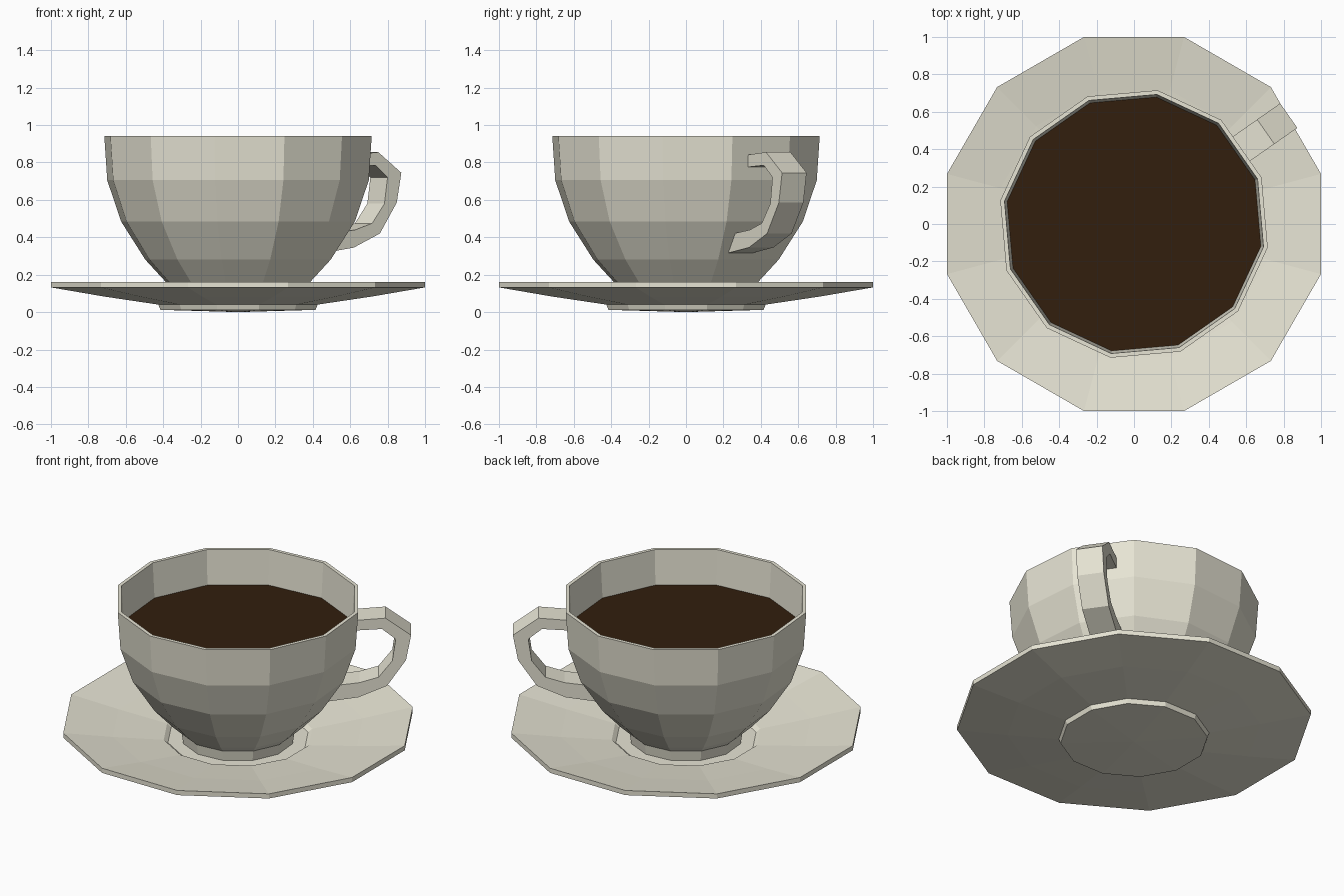
import bpy, bmesh
from math import cos, sin, radians

if "Cube" in bpy.data.objects:
    bpy.data.objects.remove(bpy.data.objects["Cube"])

SIDES = 12


def material(name, color):
    m = bpy.data.materials.new(name)
    m.diffuse_color = (*color, 1)
    m.use_nodes = True
    m.node_tree.nodes["Principled BSDF"].inputs["Base Color"].default_value = m.diffuse_color
    return m


def finish(name, bm, mat):
    bmesh.ops.recalc_face_normals(bm, faces=bm.faces)
    me = bpy.data.meshes.new(name)
    bm.to_mesh(me)
    bm.free()
    me.materials.append(mat)
    ob = bpy.data.objects.new(name, me)
    bpy.context.collection.objects.link(ob)
    return ob


def lathe(name, profile, start, mat):
    """Revolve (radius, z) points in 12 flat steps; radius 0 makes a pole."""
    bm = bmesh.new()
    rings = []
    for r, z in profile:
        count = SIDES if r > 0 else 1
        angles = [radians(start + i * 360 / SIDES) for i in range(count)]
        rings.append([bm.verts.new((r * cos(a), r * sin(a), z)) for a in angles])
    for a, b in zip(rings, rings[1:]):
        for i in range(SIDES):
            j = (i + 1) % SIDES
            if len(a) == 1:
                bm.faces.new((a[0], b[i], b[j]))
            elif len(b) == 1:
                bm.faces.new((a[i], a[j], b[0]))
            else:
                bm.faces.new((a[i], a[j], b[j], b[i]))
    # flat caps on open ends
    for ring in (rings[0], rings[-1]):
        if len(ring) > 1:
            bm.faces.new(ring)
    return finish(name, bm, mat)


cream = material("cream_china", (0.8, 0.78, 0.66))
brown = material("coffee_brown", (0.032, 0.013, 0.004))

# saucer: underside with foot, rim, sloping top and sunken well
lathe("saucer", [(0, 0), (0.43, 0.012), (0.44, 0.04), (0.74, 0.083),
                 (1.035, 0.132), (1.035, 0.162), (0.74, 0.113),
                 (0.44, 0.07), (0.415, 0.05)], 15, cream)

# cup: foot, bowl outside, rim, bowl inside
lathe("cup", [(0.33, 0.05), (0.34, 0.115), (0.391, 0.16), (0.503, 0.28),
              (0.635, 0.485), (0.71, 0.705), (0.726, 0.942),
              (0.703, 0.942), (0.688, 0.705), (0.612, 0.49),
              (0.48, 0.29), (0.33, 0.15)], 20, cream)

# coffee surface
bm = bmesh.new()
bm.faces.new([bm.verts.new((0.689 * cos(radians(20 + 30 * i)),
                            0.689 * sin(radians(20 + 30 * i)), 0.72))
              for i in range(SIDES)])
finish("coffee", bm, brown)

# handle: rectangular section swept along outer and inner (radius, z) paths
outer = [(0.68, 0.84), (0.86, 0.855), (1.01, 0.745), (0.98, 0.585),
         (0.87, 0.42), (0.70, 0.345), (0.50, 0.315)]
inner = [(0.68, 0.775), (0.84, 0.785), (0.92, 0.72), (0.90, 0.58),
         (0.82, 0.475), (0.71, 0.44), (0.56, 0.42)]
bm = bmesh.new()
rings = []
for (ro, zo), (ri, zi) in zip(outer, inner):
    corners = ((ro, -0.08, zo), (ro, 0.08, zo), (ri, 0.08, zi), (ri, -0.08, zi))
    rings.append([bm.verts.new(c) for c in corners])
for a, b in zip(rings, rings[1:]):
    for i in range(4):
        j = (i + 1) % 4
        bm.faces.new((a[i], a[j], b[j], b[i]))
bm.faces.new(rings[0])
bm.faces.new(rings[-1])
handle = finish("handle", bm, cream)
handle.rotation_euler.z = radians(35)
